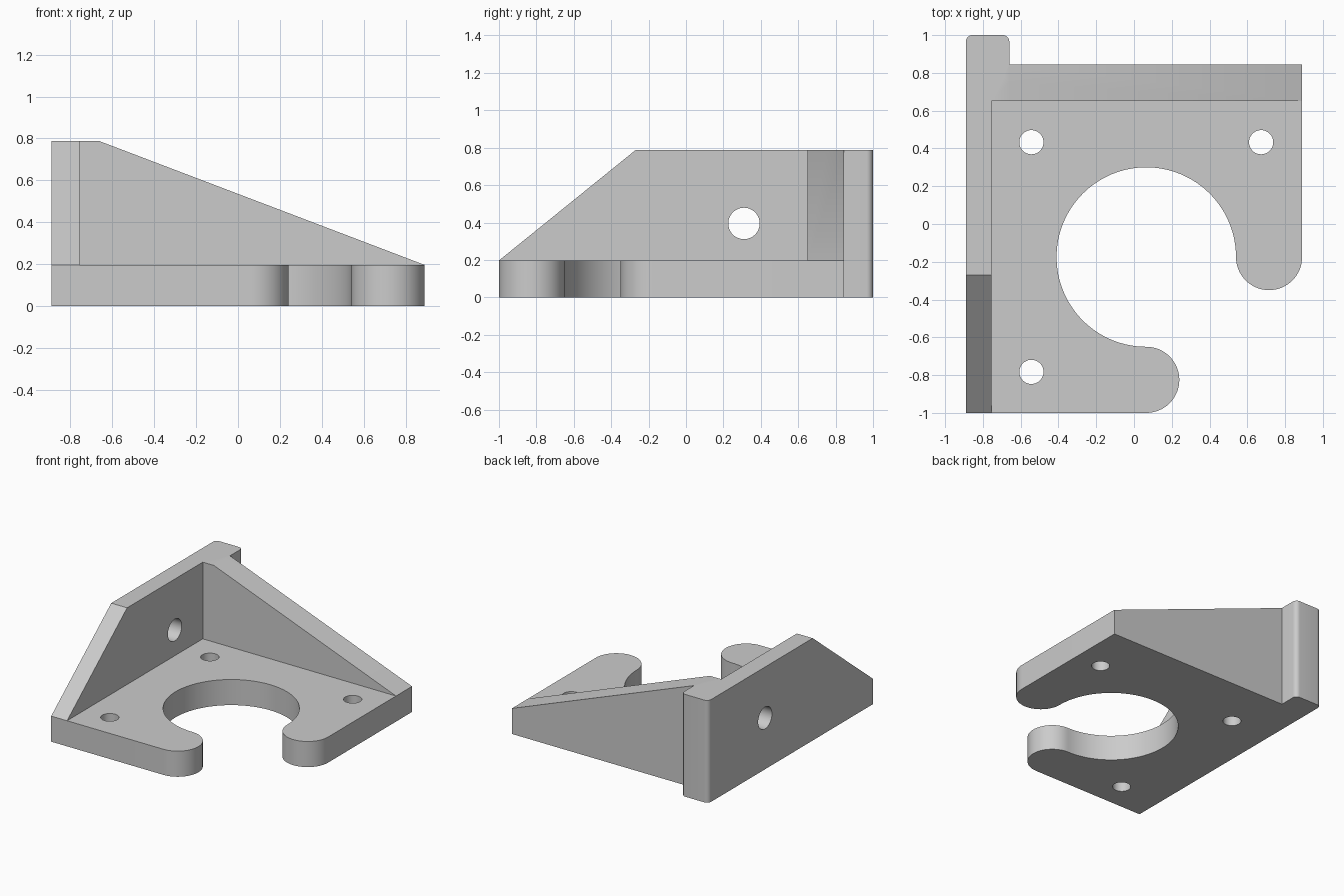
import bpy, bmesh
from math import cos, sin, radians
from mathutils import Vector

if "Cube" in bpy.data.objects:
    bpy.data.objects.remove(bpy.data.objects["Cube"], do_unlink=True)

grey = bpy.data.materials.new("light_grey")
grey.use_nodes = True
colour = (0.6, 0.6, 0.6, 1)
grey.diffuse_color = colour
grey.node_tree.nodes["Principled BSDF"].inputs["Base Color"].default_value = colour


def arc(cx, cy, r, start, end, steps):
    """Points along an arc, angles in degrees, both ends included."""
    angles = [radians(start + (end - start) * i / steps) for i in range(steps + 1)]
    return [(cx + r * cos(a), cy + r * sin(a)) for a in angles]


def circle(cx, cy, r, steps=48):
    return arc(cx, cy, r, 0, 360, steps)[:-1]


def prism(name, outline, axis, low, high):
    """Extrude a 2D outline along one axis between two positions."""
    place = {"x": lambda u, v: (low, u, v),
             "y": lambda u, v: (u, low, v),
             "z": lambda u, v: (u, v, low)}[axis]
    shift = Vector([(high - low) if a == axis else 0 for a in "xyz"])
    bm = bmesh.new()
    face = bm.faces.new([bm.verts.new(place(u, v)) for u, v in outline])
    ext = bmesh.ops.extrude_face_region(bm, geom=[face], use_keep_orig=True)
    bmesh.ops.translate(bm, vec=shift,
                        verts=[g for g in ext["geom"] if isinstance(g, bmesh.types.BMVert)])
    bmesh.ops.recalc_face_normals(bm, faces=bm.faces)
    mesh = bpy.data.meshes.new(name)
    bm.to_mesh(mesh)
    bm.free()
    mesh.materials.append(grey)
    obj = bpy.data.objects.new(name, mesh)
    bpy.context.collection.objects.link(obj)
    return obj


def combine(target, other, operation):
    """Apply a boolean to the target and discard the other part."""
    other.hide_render = True
    mod = target.modifiers.new(operation.lower(), "BOOLEAN")
    mod.operation, mod.solver, mod.object = operation, "EXACT", other
    bpy.context.view_layer.objects.active = target
    bpy.ops.object.modifier_apply(modifier=mod.name)
    bpy.data.objects.remove(other, do_unlink=True)


# Main dimensions
W, TOP, BASE = 0.89, 0.787, 0.197     # half width, wall height, plate thickness
CX, CY, R, TIP = 0.065, -0.175, 0.475, 0.175

# Base plate: open round cut-out between two rounded arms
outline = [(-W, 0.845), (-W, -1)]
outline += arc(CX, CY - R - TIP, TIP, -90, 90, 32)
outline += arc(CX, CY, R, 270, 0, 96)[1:]
outline += arc(CX + R + TIP, CY, TIP, -180, 0, 32)[1:]
outline += [(W, 0.845)]
bracket = prism("mounting_bracket", outline, "z", 0, BASE)

# Side wall with sloping front
side = prism("side_wall", [(-1, 0), (0.9, 0), (0.9, TOP), (-0.27, TOP), (-1, BASE)],
             "x", -W, -0.755)

# Back wall tapering down to the plate
back = prism("back_wall", [(-W, 0), (W, 0), (W, BASE), (-0.66, TOP), (-W, TOP)],
             "y", 0.65, 0.845)

# Corner tab with rounded rear edges
r = 0.035
tab = prism("corner_tab", [(-W, 0.75), (-0.66, 0.75)]
            + arc(-0.66 - r, 1 - r, r, 0, 90, 8) + arc(-W + r, 1 - r, r, 90, 180, 8),
            "z", 0, TOP)

for part in (side, back, tab):
    combine(bracket, part, "UNION")

# Screw holes through the plate, and one through the side wall
D = 0.608
for sx, sy in ((-1, 1), (1, 1), (-1, -1)):
    combine(bracket, prism("screw_hole_cutter", circle(CX + sx * D, CY + sy * D, 0.064),
                           "z", -0.1, BASE + 0.1), "DIFFERENCE")
combine(bracket, prism("side_hole_cutter", circle(0.31, 0.395, 0.084),
                       "x", -1, -0.65), "DIFFERENCE")

# Smooth curved walls, crisp edges
bpy.ops.object.select_all(action="DESELECT")
bracket.select_set(True)
bpy.context.view_layer.objects.active = bracket
bpy.ops.object.shade_smooth_by_angle(angle=radians(30))
